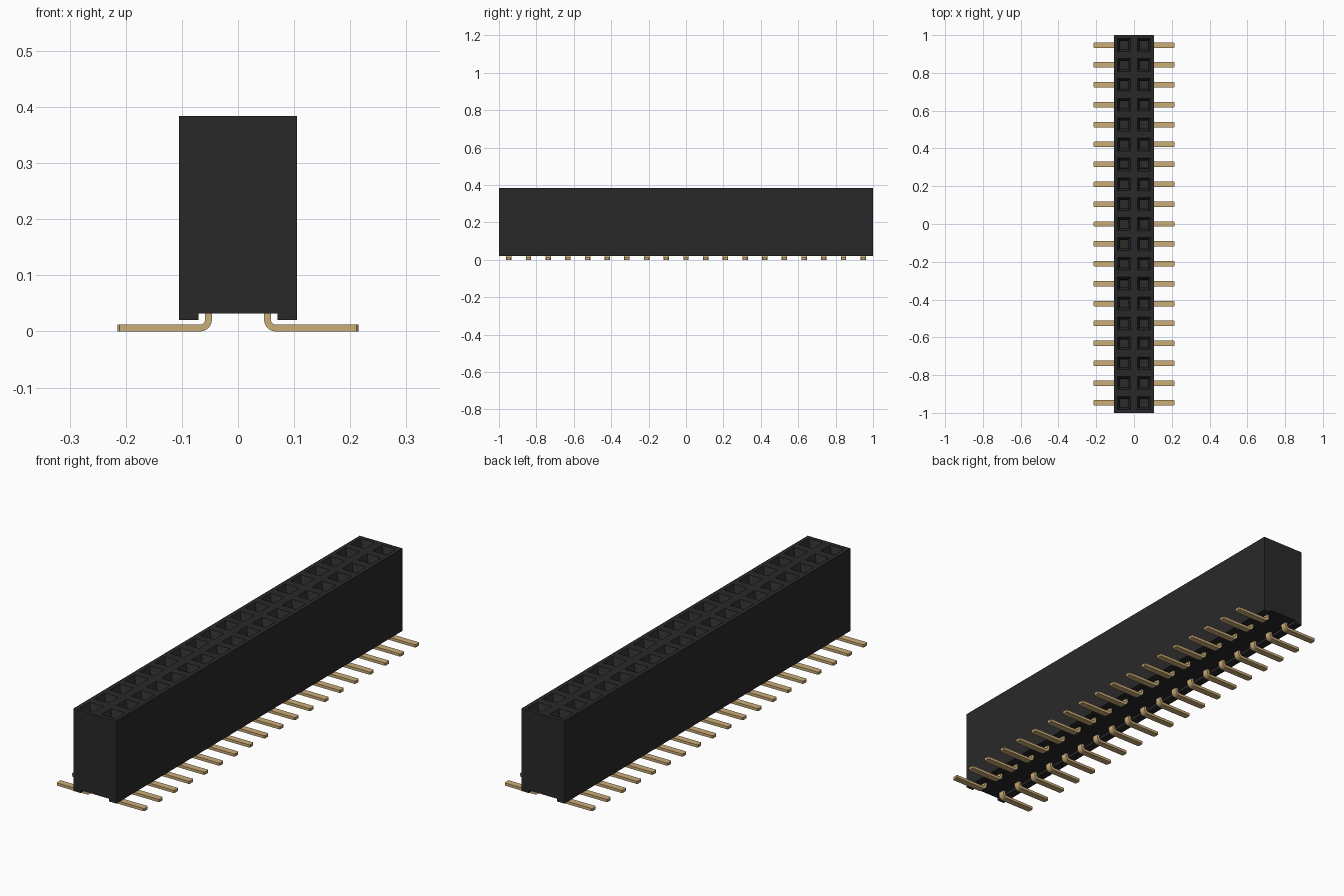
import bpy, bmesh, math
from mathutils import Vector

cube = bpy.data.objects.get("Cube")
if cube:
    bpy.data.objects.remove(cube, do_unlink=True)

ROWS = 19
PITCH = 2.0 / ROWS
HALF_X = 0.105          # half width of housing
COL_X = 0.0525          # column centre
TOP, BASE, FOOT = 0.384, 0.032, 0.02
FIRST_Y = -1 + PITCH / 2


def material(name, rgb, rough):
    m = bpy.data.materials.new(name)
    m.use_nodes = True
    m.diffuse_color = (*rgb, 1)
    bsdf = next(n for n in m.node_tree.nodes if n.type == 'BSDF_PRINCIPLED')
    bsdf.inputs["Base Color"].default_value = (*rgb, 1)
    bsdf.inputs["Roughness"].default_value = rough
    return m


black = material("black plastic", (0.022, 0.022, 0.022), 0.6)
gold = material("gold metal", (0.60, 0.42, 0.19), 0.4)


def finish(bm, name, mat):
    bmesh.ops.recalc_face_normals(bm, faces=bm.faces)
    me = bpy.data.meshes.new(name)
    bm.to_mesh(me)
    bm.free()
    me.materials.append(mat)
    ob = bpy.data.objects.new(name, me)
    bpy.context.scene.collection.objects.link(ob)
    return ob


def add_box(bm, lo, hi):
    lo, hi = Vector(lo), Vector(hi)
    vs = bmesh.ops.create_cube(bm, size=1)["verts"]
    for v in vs:
        v.co = (lo + hi) / 2 + v.co * (hi - lo)


def repeat(ob):
    """Mirror across x, then repeat along the strip."""
    ob.modifiers.new("mirror", 'MIRROR').use_mirror_merge = False
    arr = ob.modifiers.new("rows", 'ARRAY')
    arr.count = ROWS
    arr.use_relative_offset = False
    arr.use_constant_offset = True
    arr.constant_offset_displace = (0, PITCH, 0)


# Housing: grid of cells on top, each sunk into a funnel and a deep socket
bm = bmesh.new()
bmesh.ops.create_grid(bm, x_segments=2, y_segments=ROWS, size=1)
for v in bm.verts:
    v.co = (v.co.x * HALF_X, v.co.y, TOP)
cells = list(bm.faces)
for thickness, depth in ((0.0186, 0), (0.013, -0.03), (0.0004, -0.29)):
    bmesh.ops.inset_individual(bm, faces=cells, thickness=thickness,
                               depth=depth, use_even_offset=True)
# Outer walls and underside, dropped from the outer rim of the top
rim = [e for e in bm.edges if e.is_boundary]
walls = bmesh.ops.extrude_edge_only(bm, edges=rim)["geom"]
for v in (g for g in walls if isinstance(g, bmesh.types.BMVert)):
    v.co.z = BASE
low_rim = [e for e in bm.edges if e.is_boundary]
bmesh.ops.holes_fill(bm, edges=low_rim, sides=0)
finish(bm, "housing", black)

# Standoff rails under both long edges
bm = bmesh.new()
for s in (-1, 1):
    xs = sorted((s * 0.07, s * HALF_X))
    add_box(bm, (xs[0], -1, FOOT), (xs[1], 1, BASE))
finish(bm, "standoff_rails", black)

# Bent surface-mount lead: rectangular section swept along an L path
R, T, W = 0.015, 0.006, 0.0145
cx, cz = COL_X + R, T + R
stations = [(COL_X, 0.05, math.pi, W)]
for i in range(7):
    a = math.pi * (1 + i / 12)
    stations.append((cx + R * math.cos(a), cz + R * math.sin(a), a, W))
stations += [(0.211, T, 1.5 * math.pi, W), (0.2145, T, 1.5 * math.pi, W * 0.7)]
bm = bmesh.new()
rings = []
for x, z, a, w in stations:
    nx, nz = math.cos(a) * T, math.sin(a) * T
    rings.append([bm.verts.new((x + s * nx, FIRST_Y + t * w, z + s * nz))
                  for s, t in ((1, -1), (1, 1), (-1, 1), (-1, -1))])
for r0, r1 in zip(rings, rings[1:]):
    for k in range(4):
        j = (k + 1) % 4
        bm.faces.new((r0[k], r0[j], r1[j], r1[k]))
bm.faces.new(rings[0])
bm.faces.new(rings[-1])
repeat(finish(bm, "leads", gold))

# Spring contacts: two leaves and a back strip inside every socket
bm = bmesh.new()
for s in (-1, 1):
    x = COL_X + s * 0.0085
    add_box(bm, (x - 0.002, FIRST_Y - 0.014, 0.07), (x + 0.002, FIRST_Y + 0.014, 0.32))
add_box(bm, (COL_X - 0.0085, FIRST_Y + 0.011, 0.07), (COL_X + 0.0085, FIRST_Y + 0.014, 0.30))
repeat(finish(bm, "socket_contacts", gold))
